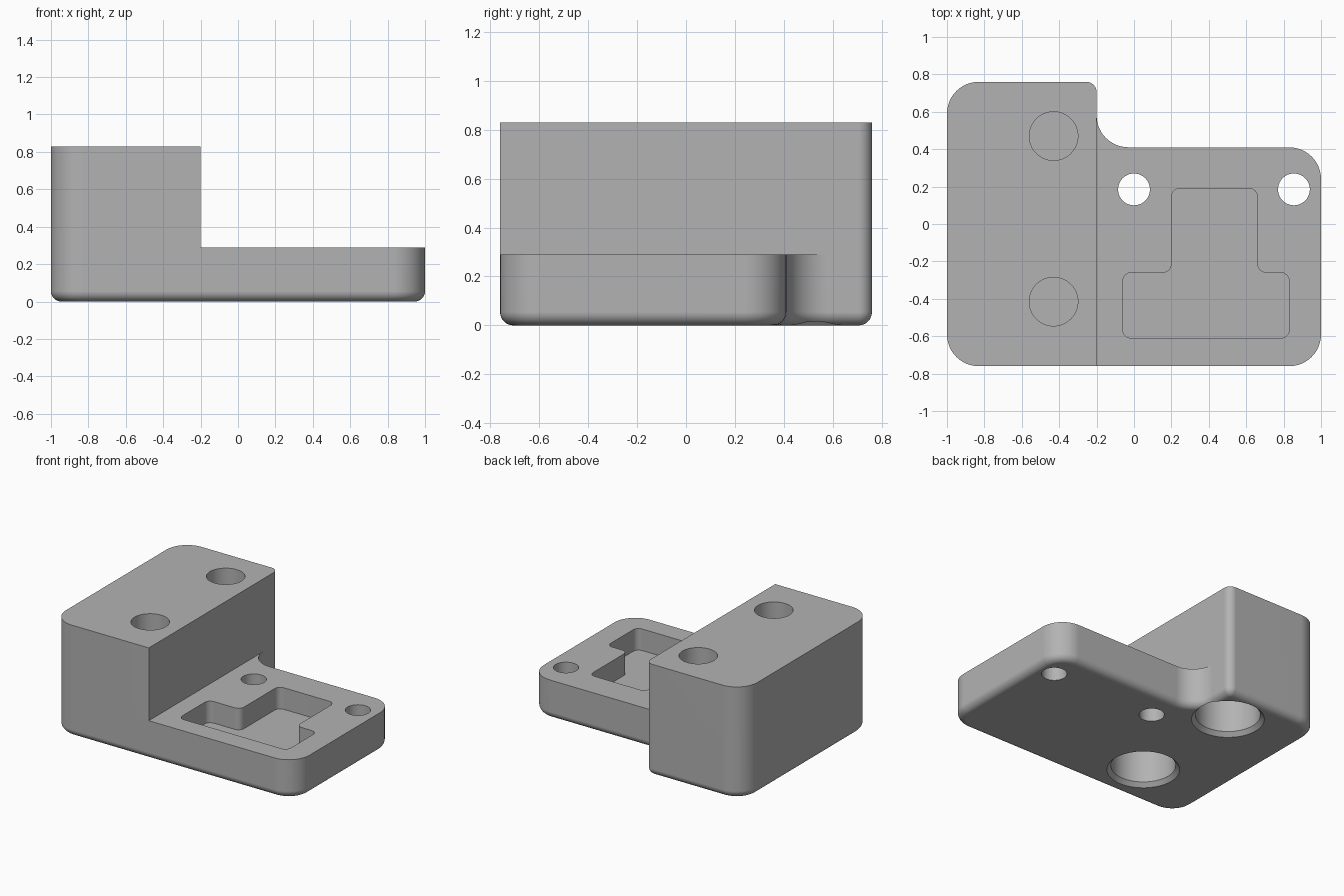
import bpy, bmesh, math
from mathutils import Vector

if "Cube" in bpy.data.objects:
    bpy.data.objects.remove(bpy.data.objects["Cube"])

grey = bpy.data.materials.new("grey plastic")
grey.use_nodes = True
GREY = (0.45, 0.45, 0.45, 1)
grey.diffuse_color = GREY
grey.node_tree.nodes["Principled BSDF"].inputs["Base Color"].default_value = GREY


def outline(corners, inset=0.0, steps=12):
    """Counter-clockwise polygon of (x, y, radius) with rounded corners, offset inward."""
    pts, n = [], len(corners)
    for i, (x, y, r) in enumerate(corners):
        p = Vector((x, y))
        a = (p - Vector(corners[i - 1][:2])).normalized()
        b = (Vector(corners[(i + 1) % n][:2]) - p).normalized()
        turn = 1 if a.x * b.y - a.y * b.x > 0 else -1
        p += inset * turn * (b - a)
        if r == 0:
            pts.append(p)
            continue
        r = max(r - turn * inset, 0.002)
        centre = p + r * (b - a)
        for k in range(steps + 1):
            t = math.pi / 2 * k / steps
            pts.append(centre - r * (b * math.cos(t) - a * math.sin(t)))
    return pts


def circle(x, y, r, n=64):
    return [Vector((x + r * math.cos(2 * math.pi * k / n),
                    y + r * math.sin(2 * math.pi * k / n))) for k in range(n)]


def loft(name, rings):
    """Closed solid through rings of (points, z), from bottom to top."""
    bm = bmesh.new()
    loops = [[bm.verts.new((p.x, p.y, z)) for p in pts] for pts, z in rings]
    for low, high in zip(loops, loops[1:]):
        for i in range(len(low)):
            j = (i + 1) % len(low)
            bm.faces.new((low[i], low[j], high[j], high[i]))
    bm.faces.new(loops[0][::-1])
    bm.faces.new(loops[-1])
    me = bpy.data.meshes.new(name)
    bm.to_mesh(me)
    bm.free()
    ob = bpy.data.objects.new(name, me)
    bpy.context.collection.objects.link(ob)
    me.materials.append(grey)
    return ob


# Full-height body with a rounded bottom edge
TOP, PLATE, EDGE = 0.83, 0.29, 0.055
BODY = [(-1, -0.76, 0.17), (1, -0.76, 0.17), (1, 0.41, 0.17),
        (-0.2, 0.41, 0.17), (-0.2, 0.76, 0.055), (-1, 0.76, 0.17)]
rings = []
for k in range(9):
    t = math.pi / 2 * k / 8
    rings.append((outline(BODY, EDGE * (1 - math.sin(t))), EDGE * (1 - math.cos(t))))
body = loft("mounting_bracket", rings + [(outline(BODY), TOP)])

# Step above the low plate
STEP = [(-0.2, -0.9, 0), (1.2, -0.9, 0), (1.2, 0.65, 0), (-0.2, 0.65, 0)]
cutters = [loft("step_cutter", [(outline(STEP), PLATE), (outline(STEP), 1.0)])]

# T-shaped pocket in the plate
POCKET = [(-0.06, -0.61, 0.045), (0.83, -0.61, 0.045), (0.83, -0.26, 0.045),
          (0.66, -0.26, 0.045), (0.66, 0.19, 0.045), (0.2, 0.19, 0.045),
          (0.2, -0.26, 0.045), (-0.06, -0.26, 0.045)]
cutters.append(loft("pocket_cutter", [(outline(POCKET, 0, 8), PLATE - 0.16),
                                      (outline(POCKET, 0, 8), 0.4)]))

# Small through holes in the plate
for x in (0.0, 0.855):
    c = circle(x, 0.185, 0.085)
    cutters.append(loft("plate_hole_cutter", [(c, -0.1), (c, 0.4)]))

# Bolt holes in the block: chamfered counterbore below, narrow bore above
for y in (-0.415, 0.47):
    x = -0.43
    cutters.append(loft("counterbore_cutter", [
        (circle(x, y, 0.272), -0.03), (circle(x, y, 0.218), 0.03),
        (circle(x, y, 0.218), 0.38)]))
    c = circle(x, y, 0.13)
    cutters.append(loft("bore_cutter", [(c, 0.395), (c, 1.0)]))

# Cut everything out of the body
bpy.context.view_layer.objects.active = body
for cutter in cutters:
    mod = body.modifiers.new("cut", 'BOOLEAN')
    mod.operation, mod.solver, mod.object = 'DIFFERENCE', 'EXACT', cutter
    bpy.ops.object.modifier_apply(modifier=mod.name)
    bpy.data.objects.remove(cutter)

# Smooth curved walls, crisp edges
for ob in bpy.context.selected_objects:
    ob.select_set(False)
body.select_set(True)
bpy.ops.object.shade_smooth_by_angle(angle=math.radians(30))
weighted = body.modifiers.new("weighted normals", 'WEIGHTED_NORMAL')
weighted.keep_sharp = True
